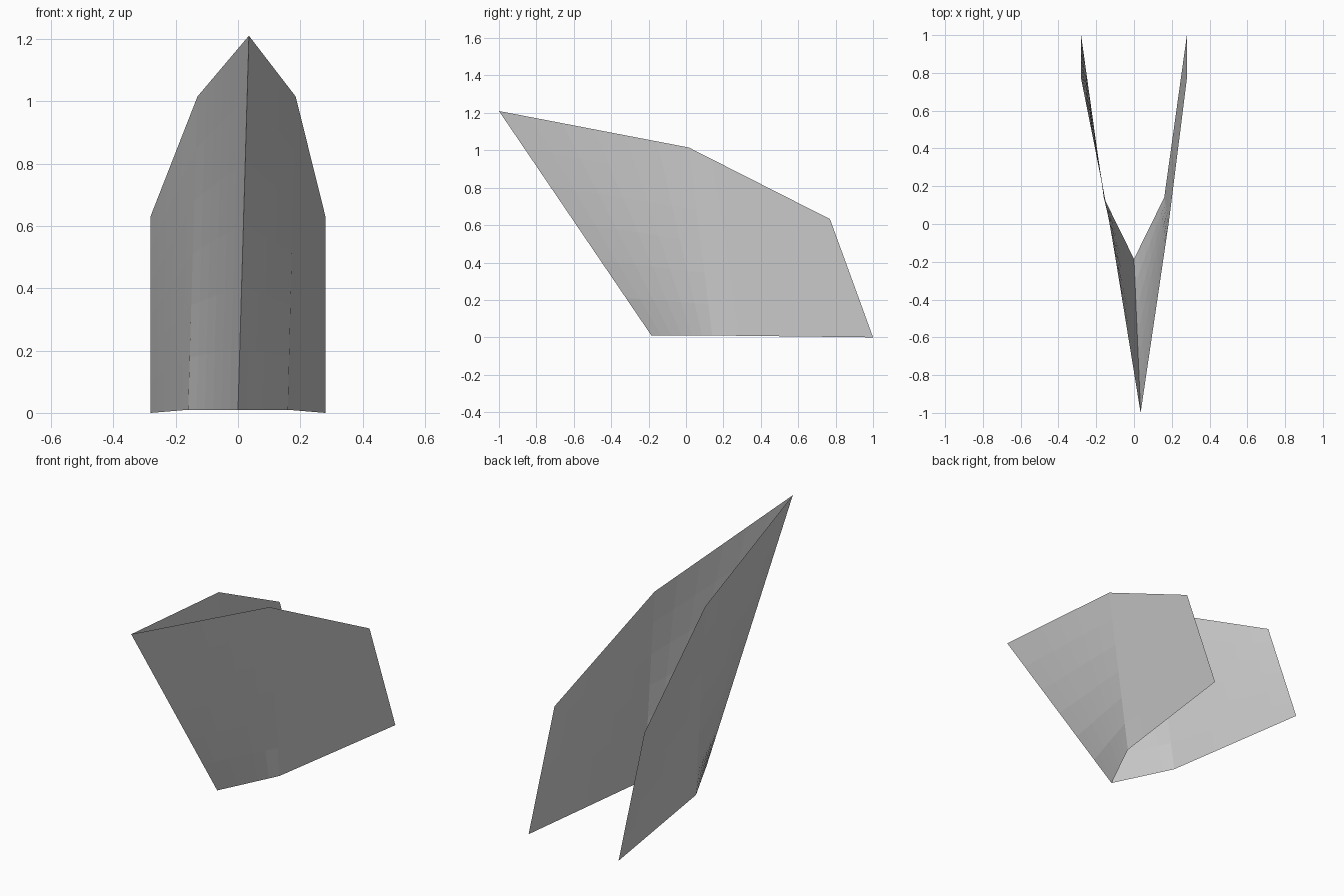
import bpy
import bmesh
from mathutils import Vector

cube = bpy.data.objects.get("Cube")
if cube:
    bpy.data.objects.remove(cube, do_unlink=True)

# Plain grey for the whole sheet
grey = bpy.data.materials.new("light_grey")
grey.use_nodes = True
colour = (0.6, 0.6, 0.6, 1)
grey.diffuse_color = colour
grey.node_tree.nodes["Principled BSDF"].inputs["Base Color"].default_value = colour

CELLS = 6


def add_patch(bm, low_a, low_b, top_a, top_b, flip):
    """Fill four corners with a bilinear grid of flat faces."""
    low_a, low_b, top_a, top_b = map(Vector, (low_a, low_b, top_a, top_b))
    grid = []
    for i in range(CELLS + 1):
        u = i / CELLS
        low, top = low_a.lerp(low_b, u), top_a.lerp(top_b, u)
        grid.append([bm.verts.new(low.lerp(top, j / CELLS)) for j in range(CELLS + 1)])
    for i in range(CELLS):
        for j in range(CELLS):
            quad = [grid[i][j], grid[i + 1][j], grid[i + 1][j + 1], grid[i][j + 1]]
            bm.faces.new(quad[::-1] if flip else quad)


# Shared stem edge, leaning forward to the tip
stem, tip = (0, -0.185, 0.01), (0.035, -1, 1.21)

# Each side: twisted front panel, then the rear panel behind the crease
for name, side, crease_x in (("left_side", 1, 0.185), ("right_side", -1, 0.13)):
    crease_low = (side * 0.16, 0.14, 0.01)
    crease_top = (side * crease_x, 0.015, 1.015)
    rear_low, rear_top = (side * 0.28, 1, 0), (side * 0.28, 0.77, 0.632)
    bm = bmesh.new()
    add_patch(bm, stem, crease_low, tip, crease_top, side < 0)
    add_patch(bm, crease_low, rear_low, crease_top, rear_top, side < 0)
    bmesh.ops.remove_doubles(bm, verts=bm.verts, dist=0.0001)
    mesh = bpy.data.meshes.new(name)
    bm.to_mesh(mesh)
    bm.free()
    mesh.materials.append(grey)
    bpy.context.collection.objects.link(bpy.data.objects.new(name, mesh))
